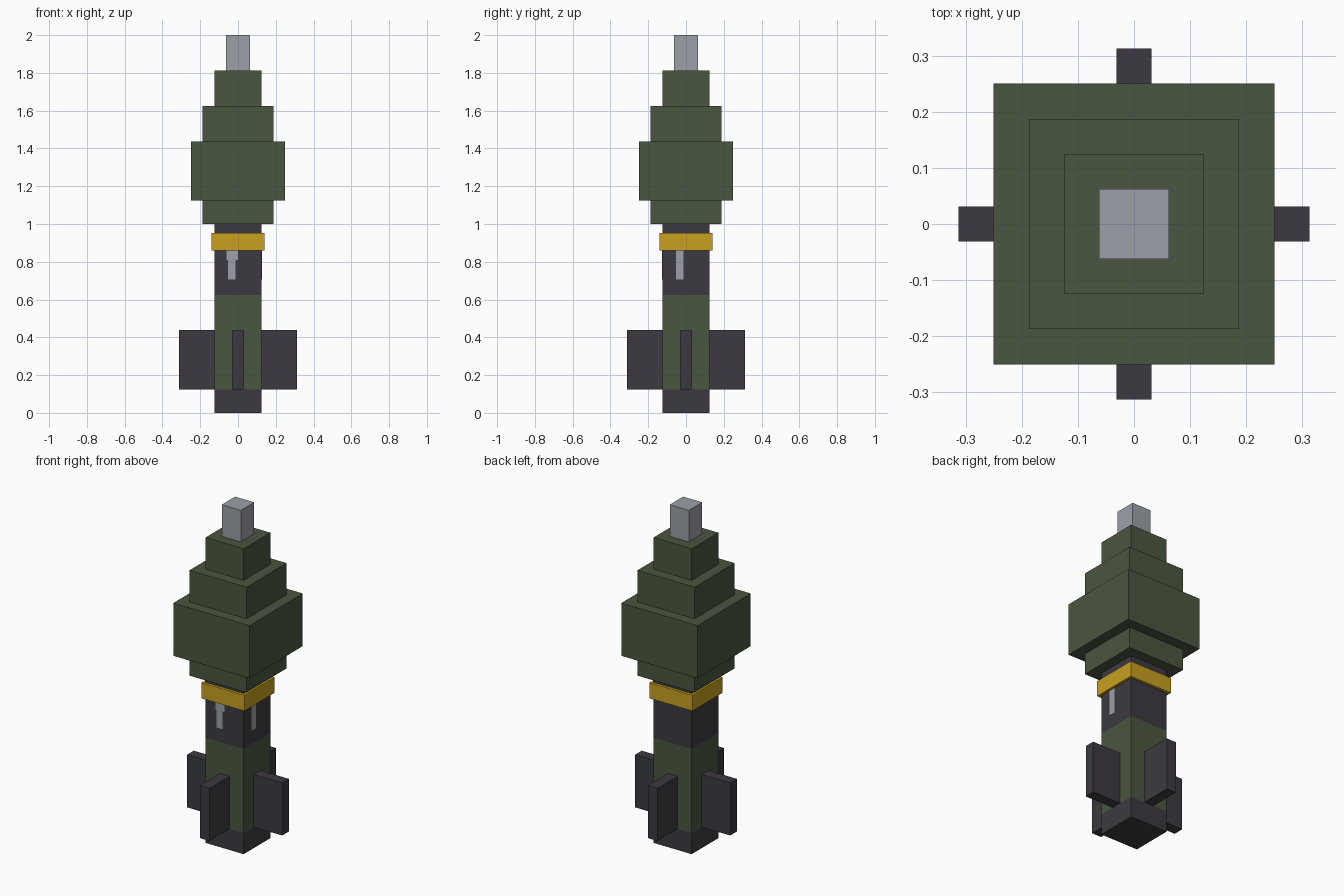
import bpy
from math import radians
from mathutils import Matrix, Vector

cube = bpy.data.objects.get("Cube")
if cube:
    bpy.data.objects.remove(cube, do_unlink=True)


def material(name, rgb):
    """Flat material from 0-255 sRGB values."""
    linear = [((c / 255 + 0.055) / 1.055) ** 2.4 for c in rgb]
    mat = bpy.data.materials.new(name)
    mat.use_nodes = True
    mat.diffuse_color = (*linear, 1)
    shader = mat.node_tree.nodes["Principled BSDF"]
    shader.inputs["Base Color"].default_value = (*linear, 1)
    shader.inputs["Roughness"].default_value = 0.8
    return mat


green = material("olive green", (74, 86, 64))
dark = material("dark grey", (60, 58, 65))
steel = material("light steel", (156, 160, 168))
yellow = material("band yellow", (200, 160, 32))


def box(name, low, high, mat, turn=0):
    """Box between two corners, turned about the z axis."""
    low, high = Vector(low), Vector(high)
    bpy.ops.mesh.primitive_cube_add(size=1)
    ob = bpy.context.object
    ob.name = ob.data.name = name
    ob.data.transform(Matrix.Rotation(radians(turn), 4, "Z")
                      @ Matrix.Translation((low + high) / 2)
                      @ Matrix.Diagonal((*(high - low), 1)))
    ob.data.materials.append(mat)
    return ob


# Stacked square sections: name, half width, bottom, top, colour
U = 1 / 16
sections = [
    ("tail_cap", 2 * U, 0, 2 * U, dark),
    ("tail_tube", 2 * U, 2 * U, 10 * U, green),
    ("neck", 2 * U, 10 * U, 16 * U, dark),
    ("warhead_base", 3 * U, 16 * U, 18 * U, green),
    ("warhead_body", 4 * U, 18 * U, 23 * U, green),
    ("warhead_shoulder", 3 * U, 23 * U, 26 * U, green),
    ("warhead_nose", 2 * U, 26 * U, 29 * U, green),
    ("fuse_tip", U, 29 * U, 32 * U, steel),
    ("neck_band", 0.141, 0.86, 0.953, yellow),
]
for name, half, bottom, top, mat in sections:
    box(name, (-half, -half, bottom), (half, half, top), mat)

# Four tail fins
for i, side in enumerate(("front", "left", "back", "right")):
    box(f"{side}_fin", (-U / 2, -5 * U, 2 * U), (U / 2, -2 * U, 7 * U), dark, 90 * i)

# Thin steel pin plates below the band
for side, turn in (("front", 0), ("left", 90)):
    box(f"{side}_pin", (-0.053, -0.127, 0.705), (-0.013, -0.12, 0.86), steel, turn)
box("front_pin_head", (-0.06, -0.127, 0.81), (0, -0.12, 0.86), steel)
